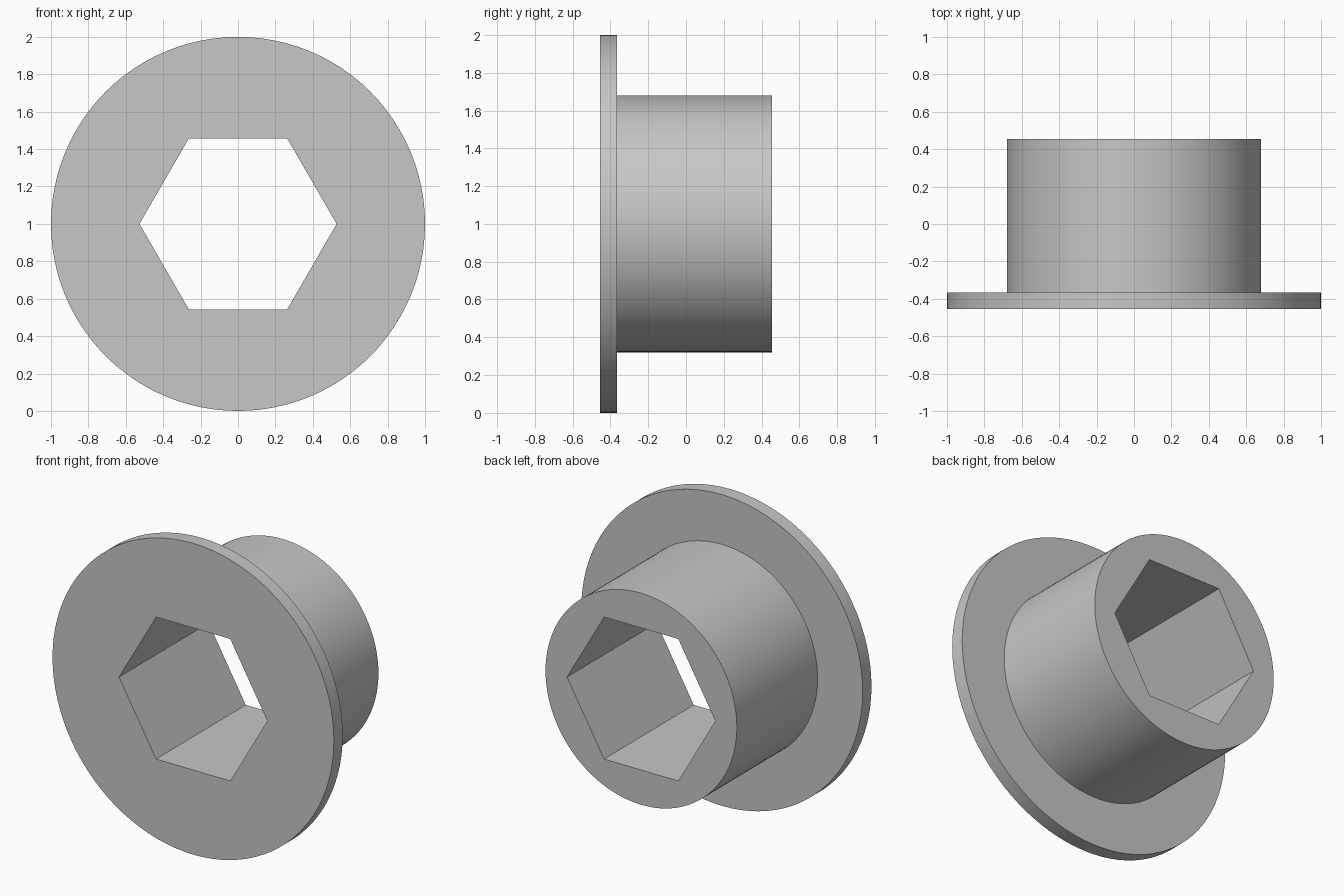
import bpy
import bmesh
from math import cos, sin, pi, radians

cube = bpy.data.objects.get("Cube")
if cube:
    bpy.data.objects.remove(cube, do_unlink=True)

SEGMENTS = 96            # multiple of six, so the hexagon corners are exact
CENTRE_Z = 1.0
FRONT, STEP, BACK = -0.455, -0.365, 0.455
FLANGE_R, BARREL_R, HEX_R = 1.0, 0.68, 0.527


def circle(radius):
    return lambda a: radius


def hexagon(radius):
    # distance from the centre to a hexagon with corners on the x axis
    return lambda a: radius * cos(pi / 6) / cos(a % (pi / 3) - pi / 6)


def add_ring(bm, shape, y):
    ring = []
    for i in range(SEGMENTS):
        a = 2 * pi * i / SEGMENTS
        r = shape(a)
        ring.append(bm.verts.new((r * cos(a), y, CENTRE_Z + r * sin(a))))
    return ring


# Grey material
grey = bpy.data.materials.new("light grey")
grey.use_nodes = True
colour = (0.57, 0.57, 0.57, 1)
grey.diffuse_color = colour
grey.node_tree.nodes["Principled BSDF"].inputs["Base Color"].default_value = colour

# Flanged bushing: closed section from the bore, round the flange and barrel, back to the bore
section = [
    (hexagon(HEX_R), FRONT),
    (circle(FLANGE_R), FRONT),
    (circle(FLANGE_R), STEP),
    (circle(BARREL_R), STEP),
    (circle(BARREL_R), BACK),
    (hexagon(HEX_R), BACK),
]
bm = bmesh.new()
rings = [add_ring(bm, shape, y) for shape, y in section]
for k, ring in enumerate(rings):
    after = rings[(k + 1) % len(rings)]
    for i in range(SEGMENTS):
        j = (i + 1) % SEGMENTS
        bm.faces.new((ring[i], ring[j], after[j], after[i]))
bmesh.ops.recalc_face_normals(bm, faces=bm.faces)

mesh = bpy.data.meshes.new("flanged_hex_bushing")
bm.to_mesh(mesh)
bm.free()
mesh.materials.append(grey)
bushing = bpy.data.objects.new("flanged_hex_bushing", mesh)
bpy.context.collection.objects.link(bushing)

# Smooth round walls, sharp rims and hexagon corners
bpy.ops.object.select_all(action='DESELECT')
bushing.select_set(True)
bpy.context.view_layer.objects.active = bushing
bpy.ops.object.shade_smooth_by_angle(angle=radians(30))
